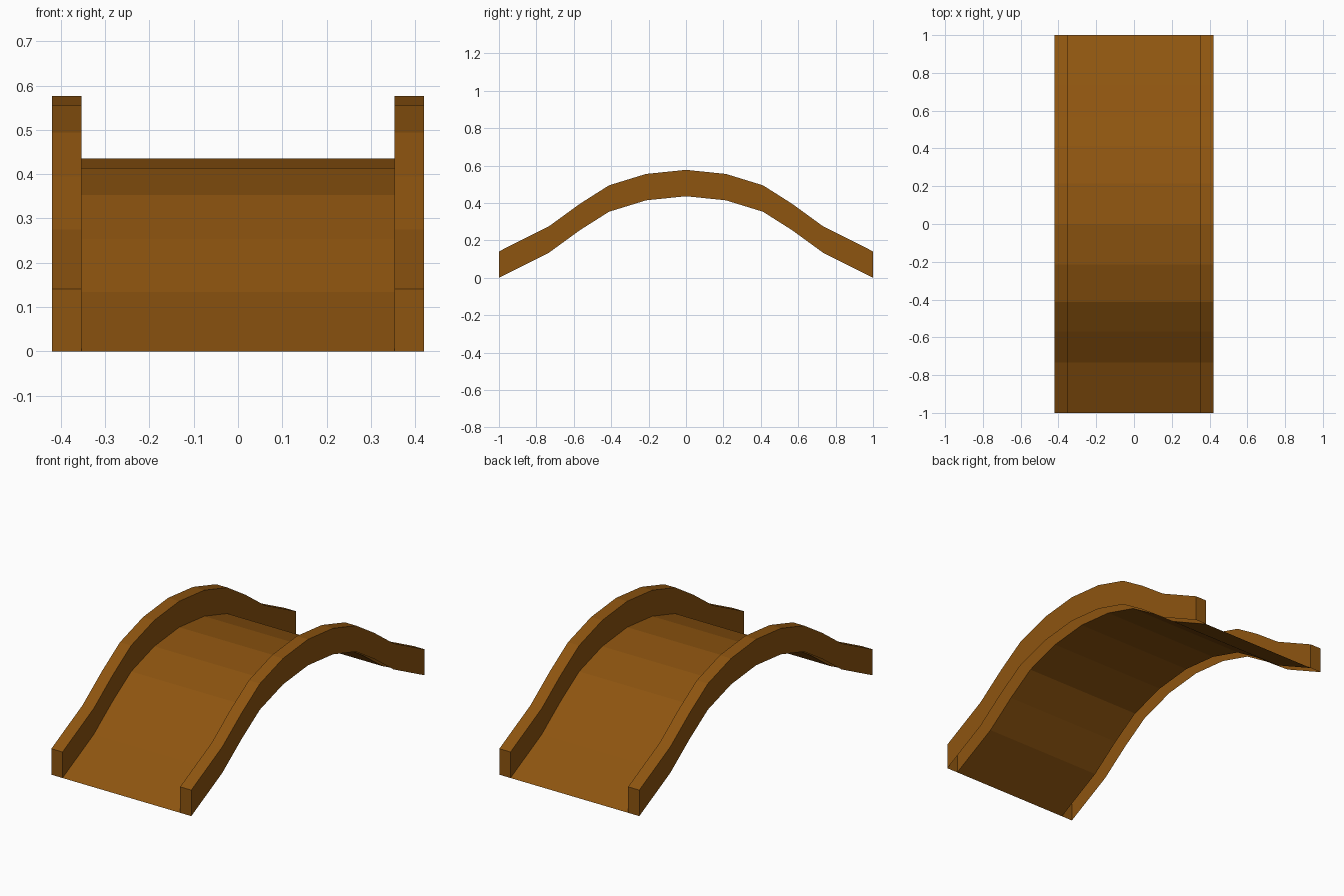
import bpy, bmesh

if "Cube" in bpy.data.objects:
    bpy.data.objects.remove(bpy.data.objects["Cube"])

wood = bpy.data.materials.new("brown wood")
wood.diffuse_color = (0.27, 0.09, 0.005, 1)
wood.use_nodes = True
wood.node_tree.nodes["Principled BSDF"].inputs["Base Color"].default_value = wood.diffuse_color

# Arch profile (y, z), half of it mirrored to the other end
half = [(-1, 0), (-0.733, 0.134), (-0.568, 0.254), (-0.412, 0.353),
        (-0.214, 0.414), (0, 0.436)]
arch = half + [(-y, z) for y, z in reversed(half[:-1])]
INNER, OUTER, RAIL_H = 0.353, 0.42, 0.141


def sweep(name, section, caps=False):
    """Sweep an open (x, height) section along the arch."""
    bm = bmesh.new()
    rings = [[bm.verts.new((x, y, z + h)) for x, h in section] for y, z in arch]
    for a, b in zip(rings, rings[1:]):
        for i in range(len(section) - 1):
            bm.faces.new((a[i], a[i + 1], b[i + 1], b[i]))
    if caps:
        bm.faces.new(rings[0][::-1])
        bm.faces.new(rings[-1])
    mesh = bpy.data.meshes.new(name)
    bm.to_mesh(mesh)
    bm.free()
    mesh.materials.append(wood)
    obj = bpy.data.objects.new(name, mesh)
    bpy.context.collection.objects.link(obj)


# Thin walkway sheet
sweep("bridge_deck", [(-INNER, 0), (INNER, 0)])

# Side rails, hollow and open underneath
for name, x0, x1 in (("left_rail", -OUTER, -INNER), ("right_rail", INNER, OUTER)):
    sweep(name, [(x0, 0), (x0, RAIL_H), (x1, RAIL_H), (x1, 0)], caps=True)
